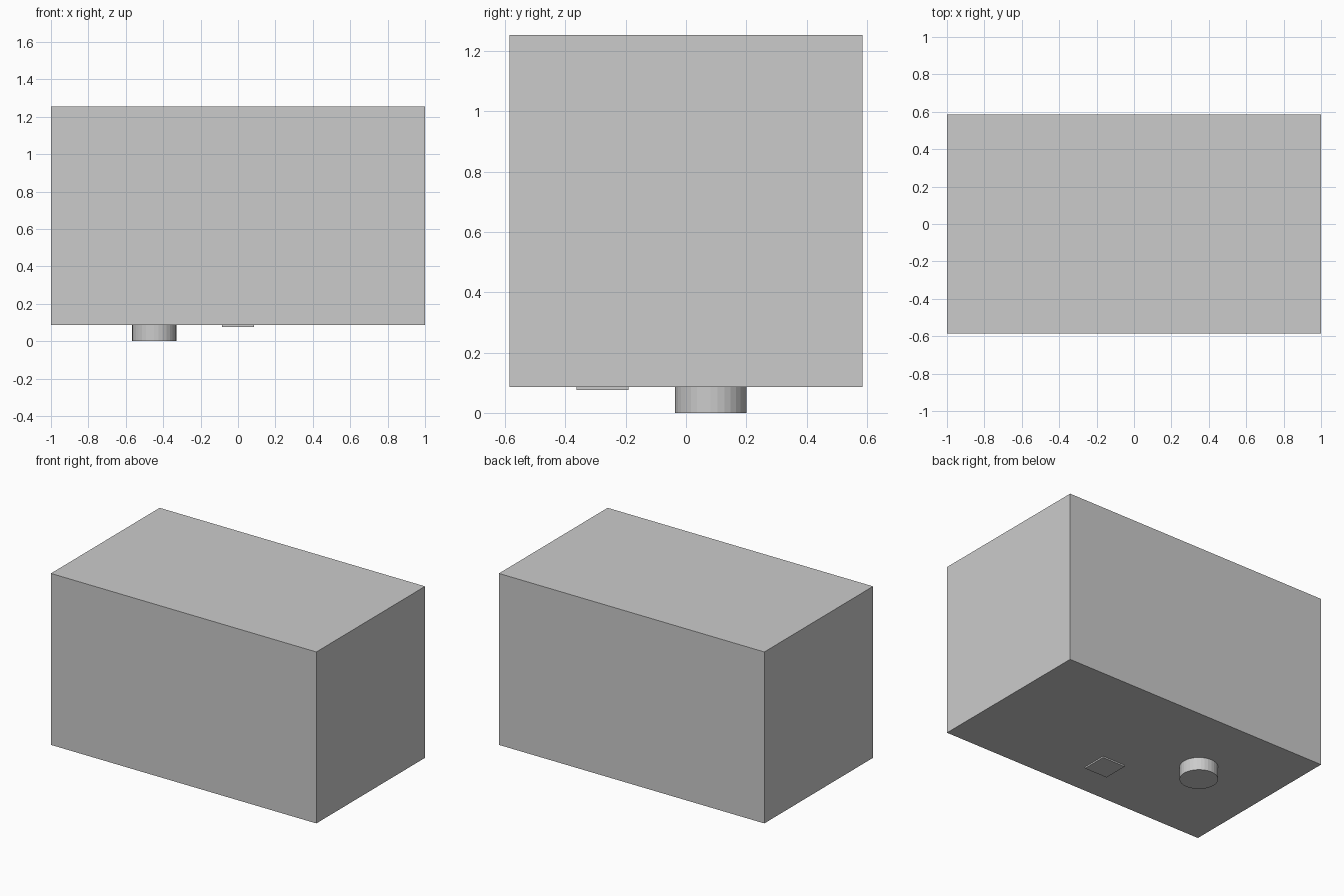
import bpy, math

if "Cube" in bpy.data.objects:
    bpy.data.objects.remove(bpy.data.objects["Cube"])


def box(name, x, y, z):
    """Box from (min, max) ranges on each axis."""
    bpy.ops.mesh.primitive_cube_add(size=1, location=[sum(r) / 2 for r in (x, y, z)])
    ob = bpy.context.object
    ob.name = name
    ob.scale = [r[1] - r[0] for r in (x, y, z)]
    bpy.ops.object.transform_apply(location=False, rotation=False, scale=True)
    return ob


BASE = 0.086  # underside of the main body

# Main body
box("body", (-1, 1), (-0.585, 0.585), (BASE, 1.254))

# Thin square plate on the underside
box("bottom_plate", (-0.086, 0.086), (-0.364, -0.191), (0.076, BASE))

# Round foot on the underside
bpy.ops.mesh.primitive_cylinder_add(vertices=32, radius=0.118, depth=BASE,
                                    location=(-0.448, 0.082, BASE / 2))
bpy.context.object.name = "round_foot"
bpy.ops.object.shade_smooth_by_angle(angle=math.radians(5))
